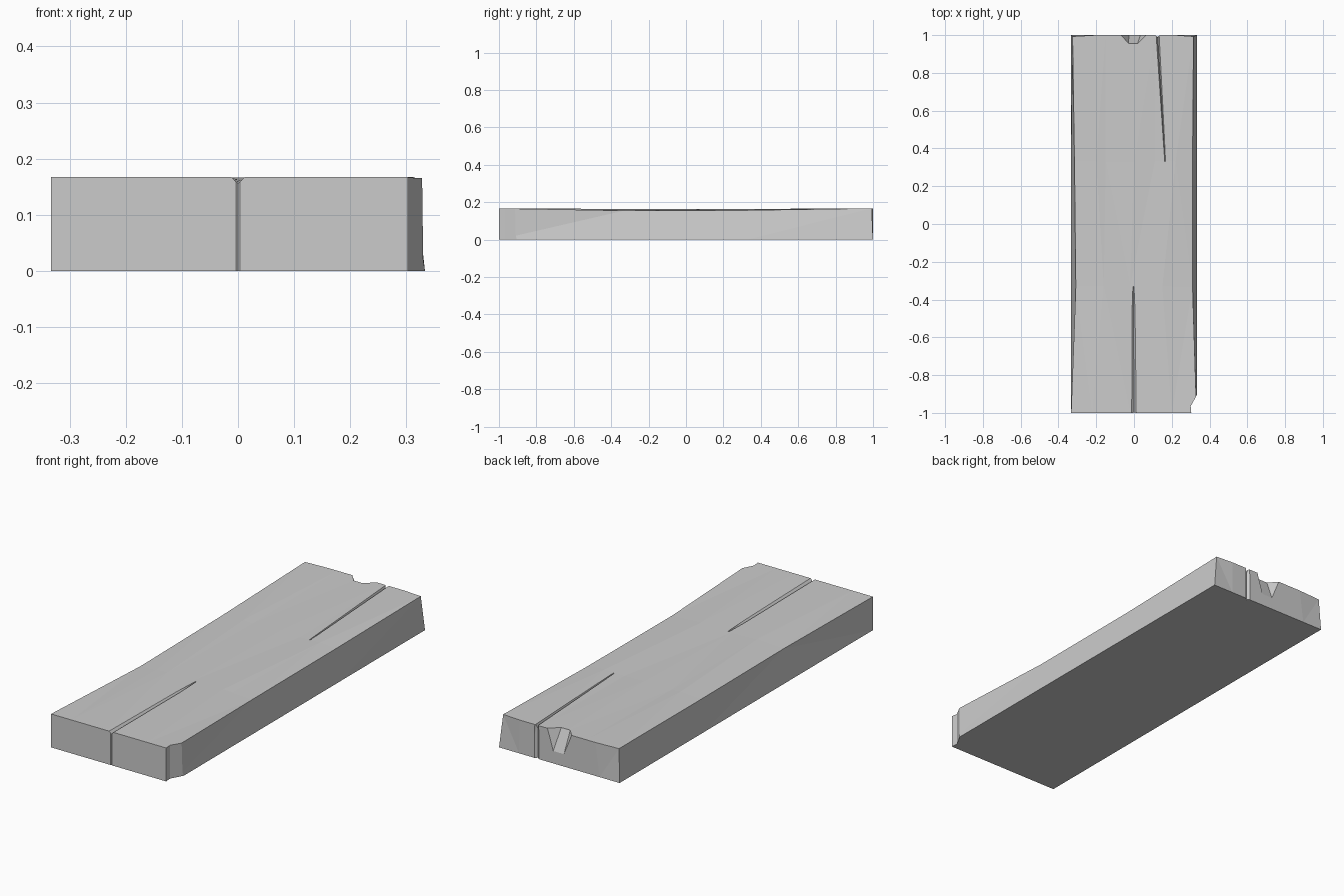
import bpy
import bmesh

if "Cube" in bpy.data.objects:
    bpy.data.objects.remove(bpy.data.objects["Cube"])


def make_object(name, bm):
    bmesh.ops.recalc_face_normals(bm, faces=bm.faces)
    mesh = bpy.data.meshes.new(name)
    bm.to_mesh(mesh)
    bm.free()
    obj = bpy.data.objects.new(name, mesh)
    bpy.context.collection.objects.link(obj)
    return obj


def cut(target, points):
    """Carve the convex hull of the points out of the target."""
    bm = bmesh.new()
    for p in points:
        bm.verts.new(p)
    bmesh.ops.convex_hull(bm, input=bm.verts)
    cutter = make_object("cutter", bm)
    cutter.hide_render = True
    mod = target.modifiers.new("cut", 'BOOLEAN')
    mod.operation = 'DIFFERENCE'
    mod.solver = 'EXACT'
    mod.object = cutter
    bpy.context.view_layer.objects.active = target
    bpy.ops.object.modifier_apply(modifier=mod.name)
    bpy.data.objects.remove(cutter)


def wedge(x0, y0, w0, d0, x1, y1, w1, d1, z0=0.167, z1=0.161):
    """V-shaped crack running from one end to the other."""
    pts = []
    for x, y, w, d, z in ((x0, y0, w0, d0, z0), (x1, y1, w1, d1, z1)):
        s = w * (1 + 0.03 / d)
        pts += [(x - s, y, z + 0.03), (x + s, y, z + 0.03), (x, y, z - d)]
    return pts


# Plank: worn top surface over a plain rectangular base
W = 1 / 3
stations = [
    (-1.0, -1.0, [-.333, -.22, -.16, -.02, .10, .20, .331], [.167] * 7),
    (-.33, -.33, [-.308, -.22, -.16, -.02, .15, .20, .310],
     [.156, .161, .164, .160, .164, .161, .155]),
    (.33, .33, [-.315, -.20, -.15, 0.0, .11, .22, .310],
     [.158, .164, .160, .163, .160, .163, .157]),
    (1.0, .993, [-.325, -.20, -.15, -.02, .11, .22, .315], [.167] * 7),
]
bm = bmesh.new()
top, base = [], []
for y, y_edge, xs, zs in stations:
    top.append([bm.verts.new((x, y_edge if abs(x) > .3 else y, z)) for x, z in zip(xs, zs)])
    base.append([bm.verts.new((-W + 2 * W * i / 6, y, 0)) for i in range(7)])
for j in range(3):
    for i in range(6):
        bm.faces.new((top[j][i], top[j][i + 1], top[j + 1][i + 1], top[j + 1][i]))
        bm.faces.new((base[j][i], base[j + 1][i], base[j + 1][i + 1], base[j][i + 1]))
    for i in (0, 6):
        bm.faces.new((top[j][i], top[j + 1][i], base[j + 1][i], base[j][i]))
for j in (0, 3):
    for i in range(6):
        bm.faces.new((top[j][i], top[j][i + 1], base[j][i + 1], base[j][i]))
bmesh.ops.triangulate(bm, faces=bm.faces)
plank = make_object("wooden_plank", bm)

# Long cracks from the front and back ends
cut(plank, wedge(0, -1.02, .012, .012, -.003, -.33, .003, .008))
cut(plank, wedge(.124, 1.02, .008, .02, .165, .33, .002, .006))

# Shallow splits down the end faces below the cracks
cut(plank, [(x, -1.02, z) for x, z in ((-.03, -.02), (.03, -.02), (-.01, .19), (.01, .19))]
    + [(0, -.997, -.02), (0, -.997, .19)])
cut(plank, [(x, 1.02, z) for x, z in ((.09, -.02), (.16, -.02), (.10, .19), (.15, .19))]
    + [(.125, .99, -.02), (.125, .988, .19)])

# Chipped front right corner
chip = [(.305, -1.02), (.305, -1.0), (.30, -.965), (.333, -.905), (.40, -.905), (.40, -1.02)]
cut(plank, [(x, y, z) for x, y in chip for z in (-.05, .25)])

# Splintered notch in the back edge
cut(plank, [(-.03, .955, .2), (.02, .955, .2), (-.03, .957, .165), (.02, .957, .165),
            (-.08, 1.005, .2), (.08, 1.005, .2), (-.072, 1.005, .165), (.07, 1.005, .165),
            (-.025, 1.005, .05), (.035, 1.005, .05)])
